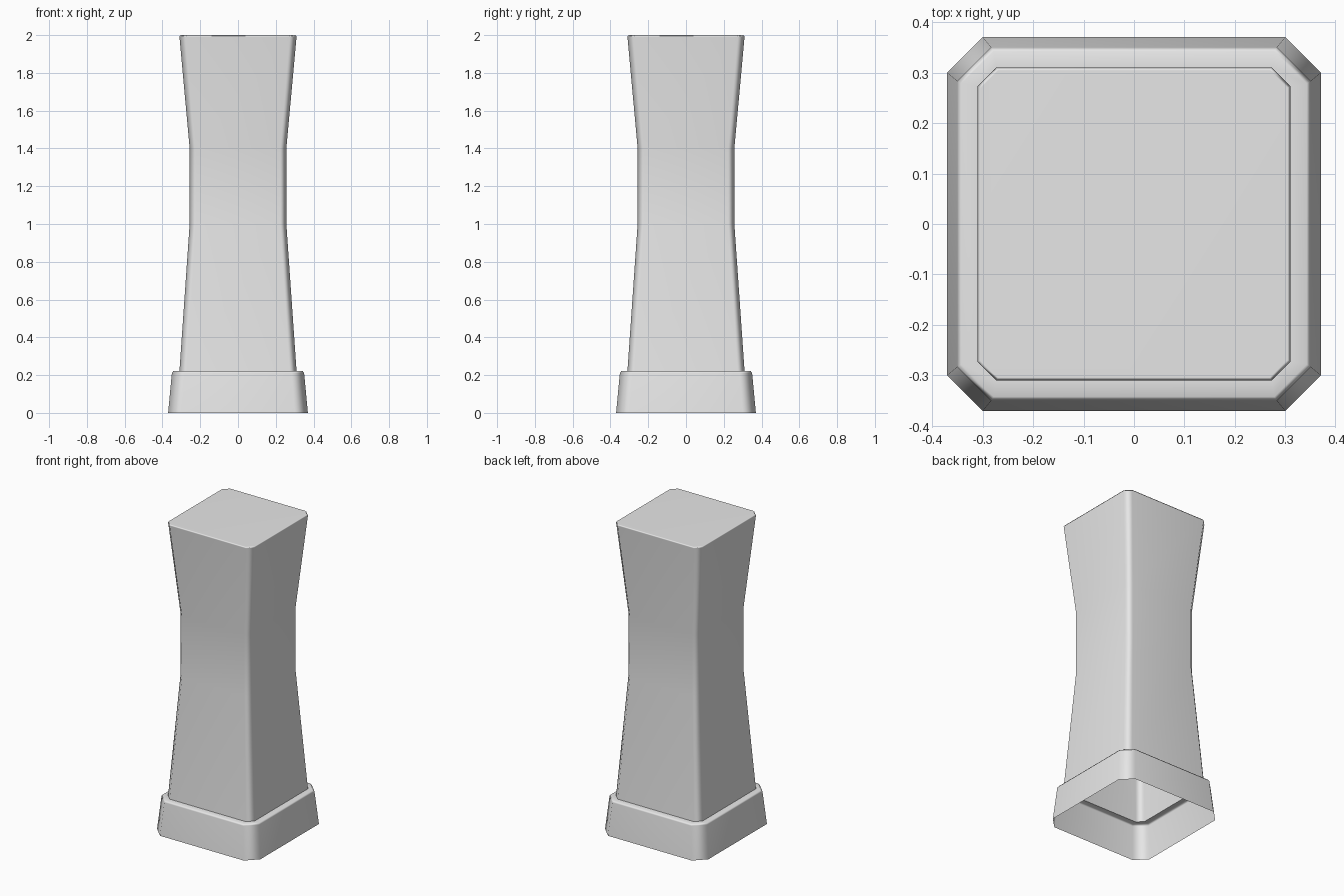
import bpy
import math

cube = bpy.data.objects.get("Cube")
if cube:
    bpy.data.objects.remove(cube, do_unlink=True)

stone = bpy.data.materials.new("light_grey")
stone.use_nodes = True
grey = (0.8, 0.8, 0.8, 1)
stone.diffuse_color = grey
stone.node_tree.nodes["Principled BSDF"].inputs["Base Color"].default_value = grey


def chamfered_square(half, cut, z):
    """Eight corner points, counter-clockwise seen from above."""
    inner = half - cut
    quarter = [(half, -inner), (half, inner)]
    ring = []
    for turn in range(4):
        c, s = round(math.cos(turn * math.pi / 2)), round(math.sin(turn * math.pi / 2))
        ring += [(x * c - y * s, x * s + y * c, z) for x, y in quarter]
    return ring


def loft(name, rows, cap_top=False):
    """Skin stacked chamfered squares given as (half width, chamfer, height)."""
    verts = [p for row in rows for p in chamfered_square(*row)]
    faces = []
    for r in range(len(rows) - 1):
        a, b = r * 8, r * 8 + 8
        for i in range(8):
            j = (i + 1) % 8
            faces.append((a + i, a + j, b + j, b + i))
    if cap_top:
        faces.append(tuple(range(len(verts) - 8, len(verts))))
    mesh = bpy.data.meshes.new(name)
    mesh.from_pydata(verts, [], faces)
    mesh.materials.append(stone)
    obj = bpy.data.objects.new(name, mesh)
    bpy.context.collection.objects.link(obj)
    bpy.ops.object.select_all(action="DESELECT")
    obj.select_set(True)
    bpy.context.view_layer.objects.active = obj
    bpy.ops.object.shade_smooth_by_angle(angle=math.radians(55))
    weighted = obj.modifiers.new("weighted_normals", "WEIGHTED_NORMAL")
    weighted.keep_sharp = True
    return obj


# Hollow plinth: sloping skirt, softened rim and flat ledge, open underneath
loft("plinth", [(0.37, 0.07, 0), (0.35, 0.067, 0.212),
                (0.342, 0.064, 0.222), (0.31, 0.037, 0.222)])

# Hollow column with a narrow waist, flaring to a closed flat top
loft("column", [(0.31, 0.037, 0.222), (0.256, 0.033, 1.0), (0.256, 0.033, 1.4),
                (0.31, 0.037, 1.992), (0.304, 0.035, 2.0)], cap_top=True)
